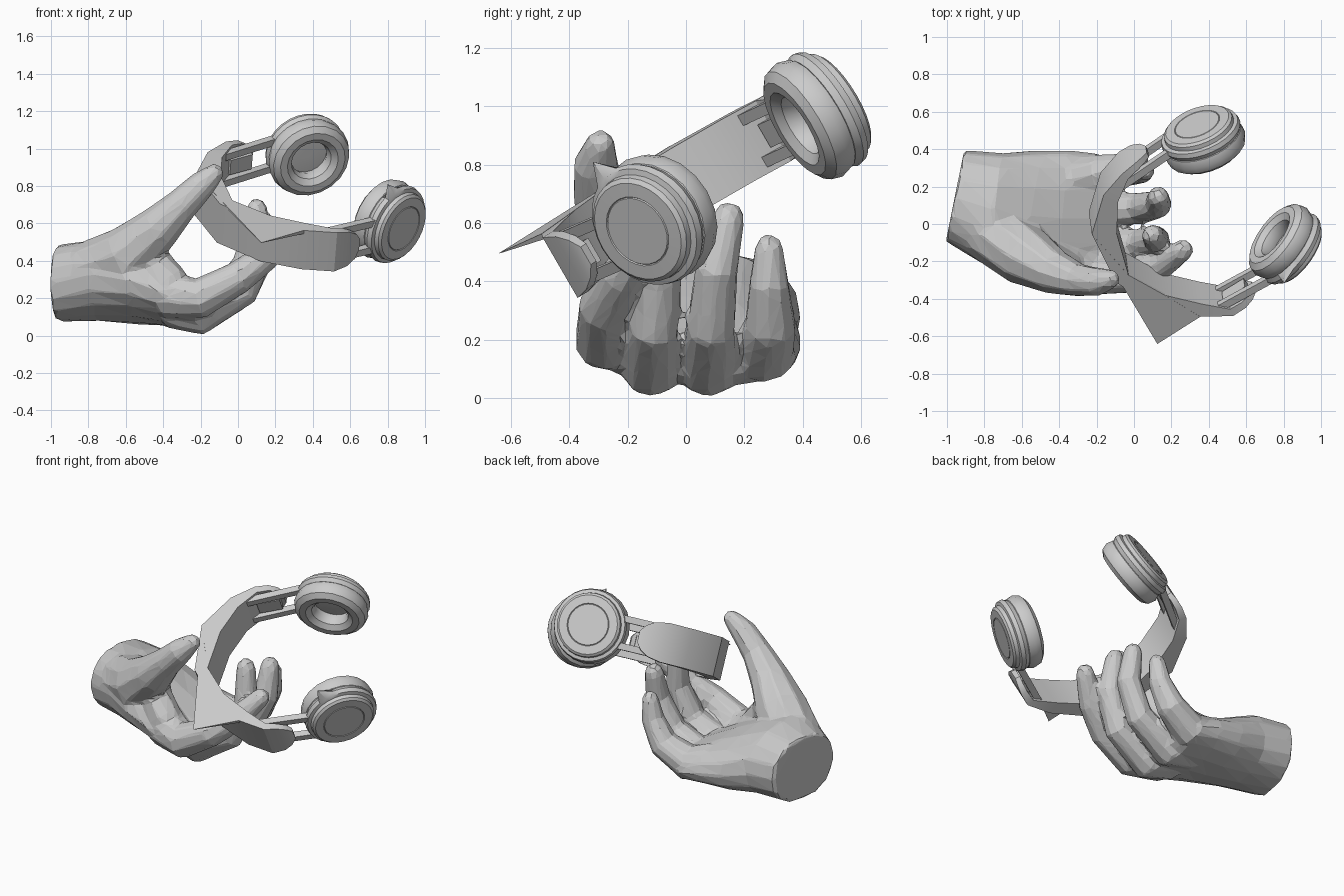
import bpy, bmesh, math
from mathutils import Vector, Matrix

old = bpy.data.objects.get("Cube")
if old:
    bpy.data.objects.remove(old, do_unlink=True)

grey = bpy.data.materials.new("plain_grey")
grey.use_nodes = True
grey.diffuse_color = (0.6, 0.6, 0.6, 1)
grey.node_tree.nodes["Principled BSDF"].inputs["Base Color"].default_value = (0.6, 0.6, 0.6, 1)


def make(name, bm, smooth=None):
    bmesh.ops.recalc_face_normals(bm, faces=bm.faces[:])
    me = bpy.data.meshes.new(name)
    bm.to_mesh(me)
    bm.free()
    me.materials.append(grey)
    ob = bpy.data.objects.new(name, me)
    bpy.context.collection.objects.link(ob)
    if smooth:
        bpy.ops.object.select_all(action='DESELECT')
        ob.select_set(True)
        bpy.context.view_layer.objects.active = ob
        bpy.ops.object.shade_smooth_by_angle(angle=math.radians(smooth))
    return ob


def loft(bm, rings, caps=True):
    rows = [[bm.verts.new(p) for p in ring] for ring in rings]
    n = len(rows[0])
    for r, s in zip(rows, rows[1:]):
        for i in range(n):
            j = (i + 1) % n
            bm.faces.new((r[i], r[j], s[j], s[i]))
    if caps:
        bm.faces.new(rows[0][::-1])
        bm.faces.new(rows[-1])


def tube(bm, path, sides=10):
    """Round limb through (x, y, z, radius) stations with a domed tip."""
    pts = [Vector(p[:3]) for p in path]
    rad = [p[3] for p in path]
    tip = (pts[-1] - pts[-2]).normalized()
    end, r_end = pts[-1].copy(), rad[-1]
    for f, s in ((0.6, 0.8), (0.95, 0.35)):
        pts.append(end + tip * r_end * f)
        rad.append(r_end * s)
    rings = []
    for i, p in enumerate(pts):
        t = (pts[min(i + 1, len(pts) - 1)] - pts[max(i - 1, 0)]).normalized()
        u = t.cross(Vector((0, 1, 0))).normalized()
        v = t.cross(u)
        rings.append([p + (u * math.cos(k) + v * math.sin(k)) * rad[i]
                      for k in (math.tau * j / sides for j in range(sides))])
    loft(bm, rings)


# ---- Hand: palm, thumb and fingers fused into one faceted skin
hand = bmesh.new()
# palm stations: x, centre y and z, half sizes, rise towards the thumb
palm = [(-0.957, 0.15, 0.28, 0.245, 0.205, 0), (-0.75, 0.08, 0.295, 0.30, 0.215, 0.12),
        (-0.55, 0.04, 0.25, 0.355, 0.18, 0.15), (-0.38, 0.03, 0.20, 0.365, 0.145, 0.08),
        (-0.22, 0.03, 0.15, 0.35, 0.11, 0.03), (-0.14, 0.03, 0.15, 0.28, 0.07, 0)]
rings = []
for i, (x, cy, cz, hy, hz, rise) in enumerate(palm):
    ring = []
    for j in range(16):
        k = math.tau * j / 16
        c, s = math.cos(k), math.sin(k)
        dy = hy * math.copysign(abs(c) ** 0.9, c)
        dz = hz * math.copysign(abs(s) ** 0.9, s) - rise * dy
        ring.append((x + 0.2 * dy * (1 - i / 5), cy + dy, cz + dz))
    rings.append(ring)
loft(hand, rings)

limbs = {
    "thumb": [(-0.78, -0.03, 0.34, 0.17), (-0.58, -0.17, 0.43, 0.165), (-0.42, -0.26, 0.58, 0.12),
              (-0.30, -0.30, 0.70, 0.09), (-0.20, -0.31, 0.80, 0.078), (-0.13, -0.295, 0.865, 0.055)],
    "thumb_web": [(-0.52, -0.16, 0.44, 0.12), (-0.45, -0.20, 0.38, 0.10), (-0.36, -0.23, 0.28, 0.10)],
    "index": [(-0.38, -0.20, 0.22, 0.13), (-0.20, -0.275, 0.20, 0.11), (0.00, -0.28, 0.31, 0.09),
              (0.15, -0.22, 0.42, 0.075), (0.26, -0.14, 0.55, 0.058)],
    "middle": [(-0.36, -0.09, 0.15, 0.11), (-0.21, -0.12, 0.105, 0.105), (0.03, -0.11, 0.24, 0.085),
               (0.12, -0.085, 0.45, 0.075), (0.10, -0.06, 0.675, 0.058)],
    "ring": [(-0.36, 0.08, 0.15, 0.11), (-0.21, 0.075, 0.105, 0.105), (0.03, 0.085, 0.24, 0.085),
             (0.13, 0.105, 0.44, 0.075), (0.13, 0.145, 0.615, 0.058)],
    "little": [(-0.36, 0.23, 0.19, 0.12), (-0.20, 0.265, 0.16, 0.11), (-0.04, 0.29, 0.25, 0.09),
               (0.04, 0.285, 0.39, 0.07), (0.06, 0.285, 0.51, 0.052)],
}
for path in limbs.values():
    tube(hand, path)
hand_ob = make("hand", hand)
rem = hand_ob.modifiers.new("fuse", 'REMESH')
rem.mode = 'VOXEL'
rem.voxel_size = 0.015
smo = hand_ob.modifiers.new("soften", 'SMOOTH')
smo.factor, smo.iterations = 0.5, 3
dec = hand_ob.modifiers.new("facet", 'DECIMATE')
dec.ratio = 0.05

# ---- Headphone frame: w across the head, d from band to cups, v along the band width
mid = Vector((0.59, 0.17, 0.79))
w = Vector((-0.55, 0.70, 0.45)).normalized()
d = Vector((0.82, 0.51, 0.23))
d = (d - w * d.dot(w)).normalized()
v = w.cross(d)


def at(a, b, c):
    return mid + w * a + d * b + v * c


# ---- Headband: outer a, b, inner a, b, half width, with rounded ends
end = [(0.53, -0.28, 0.50, -0.285, 0.035), (0.54, -0.31, 0.505, -0.31, 0.075),
       (0.545, -0.36, 0.505, -0.36, 0.105), (0.54, -0.44, 0.495, -0.43, 0.12)]
stations = end + [(0.49, -0.59, 0.41, -0.55, 0.12), (0.325, -0.775, 0.25, -0.665, 0.12),
                  (0, -0.835, 0, -0.755, 0.12), (-0.27, -0.735, -0.22, -0.665, 0.12),
                  (-0.44, -0.585, -0.38, -0.535, 0.12)]
stations += [(-oa, ob, -ia, ib, h) for oa, ob, ia, ib, h in reversed(end)]
band = bmesh.new()
loft(band, [[at(oa, ob, -h), at(oa, ob, h), at(ia, ib, h), at(ia, ib, -h)]
            for oa, ob, ia, ib, h in stations])
make("headband", band, 25)

# ---- Pointed flap along the upper edge of the band
flap = bmesh.new()
outline = ((0.325, -0.775), (-0.445, -0.865), (-0.44, -0.585), (-0.22, -0.665), (0, -0.755))
loft(flap, [[at(a, b, -0.121) for a, b in outline],
            [at(a, b, -0.10 if b > -0.8 else -0.119) for a, b in outline]])
make("headband_corner", flap)


def bar(name, p, q, c, wide, thick):
    """Flat bar between two points of the frame plane."""
    along = Vector((q[0] - p[0], q[1] - p[1])).normalized()
    na, nb = -along.y * thick, along.x * thick
    bm = bmesh.new()
    loft(bm, [[at(a + sa * na, b + sa * nb, c + sc * wide)
               for sa, sc in ((-1, -1), (1, -1), (1, 1), (-1, 1))] for a, b in (p, q)])
    make(name, bm)


def lathe(name, profile, frame, sides, closed=False, spike=None):
    bm = bmesh.new()
    if closed:
        profile = profile + profile[:1]
    rings = [[frame @ Vector((r * math.cos(k), r * math.sin(k), h))
              for k in (math.tau * j / sides for j in range(sides))] for r, h in profile]
    loft(bm, rings, not closed)
    bmesh.ops.remove_doubles(bm, verts=bm.verts[:], dist=0.0005)
    if spike:
        near = min(bm.verts, key=lambda p: (p.co - spike).length)
        near.co = spike
    make(name, bm, 35)


shell = [(0.122, -0.102), (0.125, -0.098), (0.128, -0.102), (0.178, -0.10), (0.192, -0.088),
         (0.195, -0.065), (0.215, -0.06), (0.222, -0.035), (0.21, -0.01), (0.15, 0.0), (0.02, 0.0)]
cushion = [(0.163 + 0.063 * math.cos(k), 0.033 + 0.067 * math.sin(k))
           for k in (math.tau * j / 10 for j in range(10))]

# ---- Ear cups with their twin arms, one per side
for side, s in (("left", 1), ("right", -1)):
    n = (-w * s * 0.965 - d * 0.26).normalized()
    x = v.cross(n)
    frame = Matrix.Translation(at(0.40 * s, 0, 0)) @ Matrix((x, v, n)).transposed().to_4x4()
    tip = Vector((0.80, -0.32, 0.81)) if s < 0 else None
    lathe(side + "_ear_shell", shell, frame, 28, spike=tip)
    lathe(side + "_ear_cushion", cushion, frame, 20, closed=True)
    for edge, c in (("upper", -0.085), ("lower", 0.08)):
        bar(f"{side}_{edge}_arm", (0.465 * s, -0.50), (0.485 * s, -0.13), c, 0.02, 0.02)
    bar(side + "_arm_block", (0.49 * s, -0.45), (0.49 * s, -0.31), 0, 0.045, 0.025)
